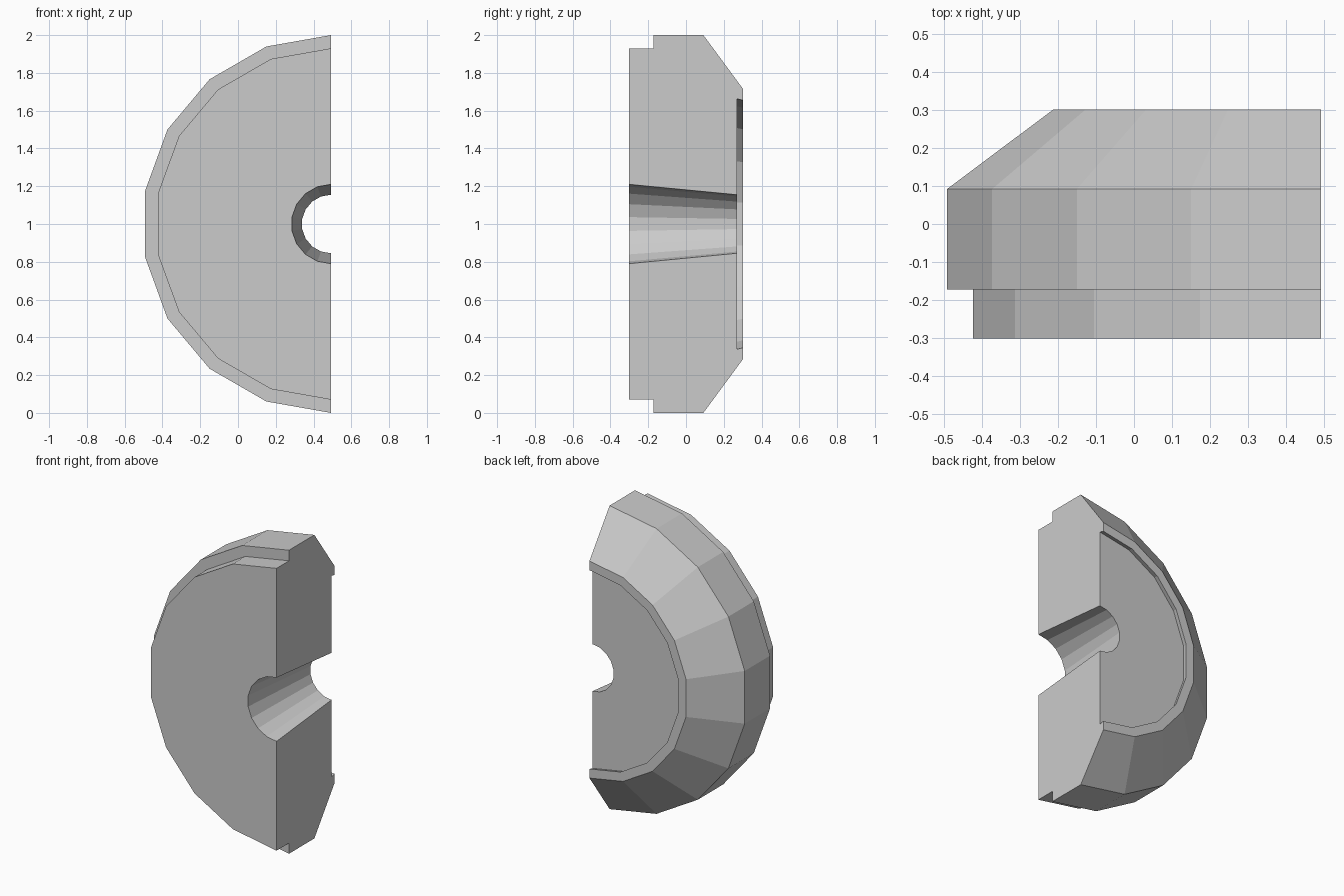
import bpy, bmesh, math

cube = bpy.data.objects.get("Cube")
if cube:
    bpy.data.objects.remove(cube, do_unlink=True)

SEGMENTS = 9                                   # half of an 18-sided turning
AXIS_X = math.cos(math.radians(10)) / 2        # turning axis lies on the cut face
AXIS_Z = 1.0

# Closed cross-section as (radius, y)
PROFILE = [
    (0.21, -0.302), (0.93, -0.302),            # front face
    (0.93, -0.172), (1.0, -0.172),             # stepped rim
    (1.0, 0.092), (0.715, 0.302),              # outer band and back bevel
    (0.655, 0.302), (0.663, 0.27),             # back lip and recess
    (0.155, 0.27),                             # narrow end of the tapered bore
]

# Light grey material
grey = bpy.data.materials.new("light grey")
grey.use_nodes = True
colour = (0.6, 0.6, 0.6, 1)
grey.diffuse_color = colour
grey.node_tree.nodes["Principled BSDF"].inputs["Base Color"].default_value = colour

# Sweep the cross-section through half a turn
bm = bmesh.new()
rings = []
for i in range(SEGMENTS + 1):
    a = math.pi * (0.5 + i / SEGMENTS)
    rings.append([bm.verts.new((AXIS_X + r * math.cos(a), y, AXIS_Z + r * math.sin(a)))
                  for r, y in PROFILE])
n = len(PROFILE)
for near, far in zip(rings, rings[1:]):
    for j in range(n):
        k = (j + 1) % n
        bm.faces.new((near[j], near[k], far[k], far[j]))

# Close the two halves of the flat cut face
bm.faces.new(rings[0])
bm.faces.new(rings[-1])
bmesh.ops.recalc_face_normals(bm, faces=bm.faces)

mesh = bpy.data.meshes.new("half_ring")
bm.to_mesh(mesh)
bm.free()
mesh.materials.append(grey)
half_ring = bpy.data.objects.new("half_ring", mesh)
bpy.context.collection.objects.link(half_ring)
